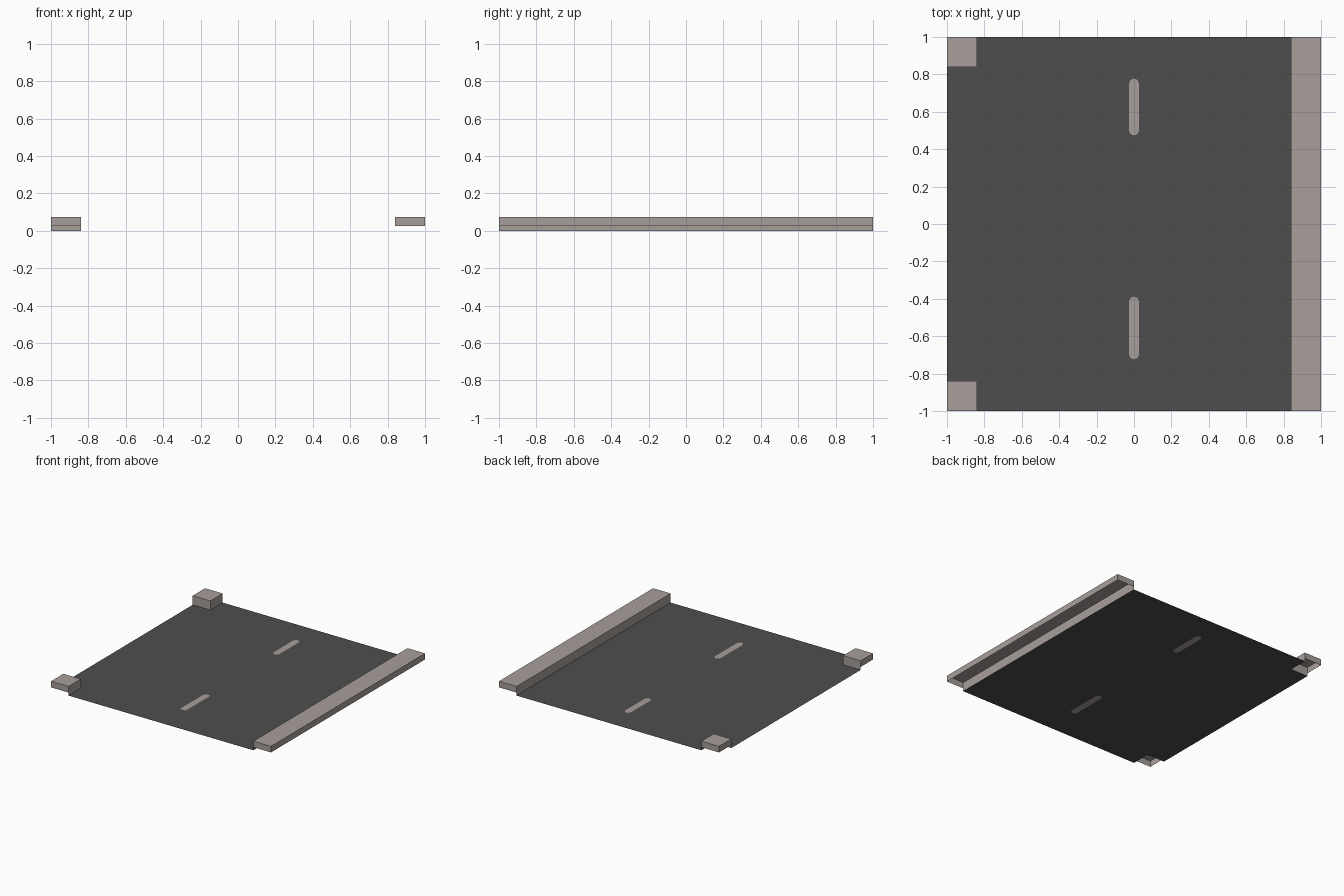
import bpy, bmesh, math

if "Cube" in bpy.data.objects:
    bpy.data.objects.remove(bpy.data.objects["Cube"])

KERB = 0.84      # inner line of the pavement
LIP = 0.025      # bottom of the outer walls
TOP = 0.075      # pavement height


def material(name, rgb):
    m = bpy.data.materials.new(name)
    m.diffuse_color = (*rgb, 1)
    m.use_nodes = True
    m.node_tree.nodes["Principled BSDF"].inputs["Base Color"].default_value = m.diffuse_color
    return m


asphalt = material("dark asphalt", (0.076, 0.076, 0.076))
stone = material("warm grey stone", (0.39, 0.345, 0.325))


def add_object(name, bm, mat):
    mesh = bpy.data.meshes.new(name)
    bm.to_mesh(mesh)
    bm.free()
    mesh.materials.append(mat)
    ob = bpy.data.objects.new(name, mesh)
    bpy.context.collection.objects.link(ob)
    return ob


def pill(y0, y1, r=0.027, n=4):
    """Rounded lane dash outline, counter-clockwise."""
    pts = []
    for cy, start in ((y1 - r, 0), (y0 + r, math.pi)):
        for i in range(n + 1):
            a = start + math.pi * i / n
            pts.append((r * math.cos(a), cy + r * math.sin(a)))
    return pts


dashes = [pill(0.473, 0.778), pill(-0.724, -0.388)]

# Road surface with the dashes cut out
outline = [(-KERB, -1), (KERB, -1), (KERB, 1), (-KERB, 1),
           (-KERB, KERB), (-1, KERB), (-1, -KERB), (-KERB, -KERB)]
bm = bmesh.new()
edges = []
for loop in [outline] + dashes:
    vs = [bm.verts.new((x, y, 0)) for x, y in loop]
    edges += [bm.edges.new((vs[i - 1], vs[i])) for i in range(len(vs))]
bmesh.ops.triangle_fill(bm, edges=edges, use_beauty=True, use_dissolve=False,
                        normal=(0, 0, 1))
for f in bm.faces:
    f.normal_update()
    if f.normal.z < 0:
        f.normal_flip()
add_object("road_surface", bm, asphalt)

# Lane dashes filling the cut-outs
bm = bmesh.new()
for d in dashes:
    bm.faces.new([bm.verts.new((x, y, 0)) for x, y in d])
add_object("lane_dashes", bm, stone)


def pavement(name, x0, x1, y0, y1):
    """Open-bottomed slab: walls on the tile border stop at the lip,
    walls facing the road reach down to it."""
    bm = bmesh.new()
    c = [(x0, y0), (x1, y0), (x1, y1), (x0, y1)]
    bm.faces.new([bm.verts.new((x, y, TOP)) for x, y in c])
    for i in range(4):
        (ax, ay), (bx, by) = c[i], c[(i + 1) % 4]
        border = (ax == bx and abs(ax) == 1) or (ay == by and abs(ay) == 1)
        z = LIP if border else 0
        bm.faces.new([bm.verts.new(p) for p in
                      ((ax, ay, z), (bx, by, z), (bx, by, TOP), (ax, ay, TOP))])
    bmesh.ops.remove_doubles(bm, verts=bm.verts, dist=1e-5)
    add_object(name, bm, stone)


# Long pavement on the right, corner pieces on the left
pavement("long_pavement", KERB, 1, -1, 1)
pavement("front_corner_pavement", -1, -KERB, -1, -KERB)
pavement("back_corner_pavement", -1, -KERB, KERB, 1)
